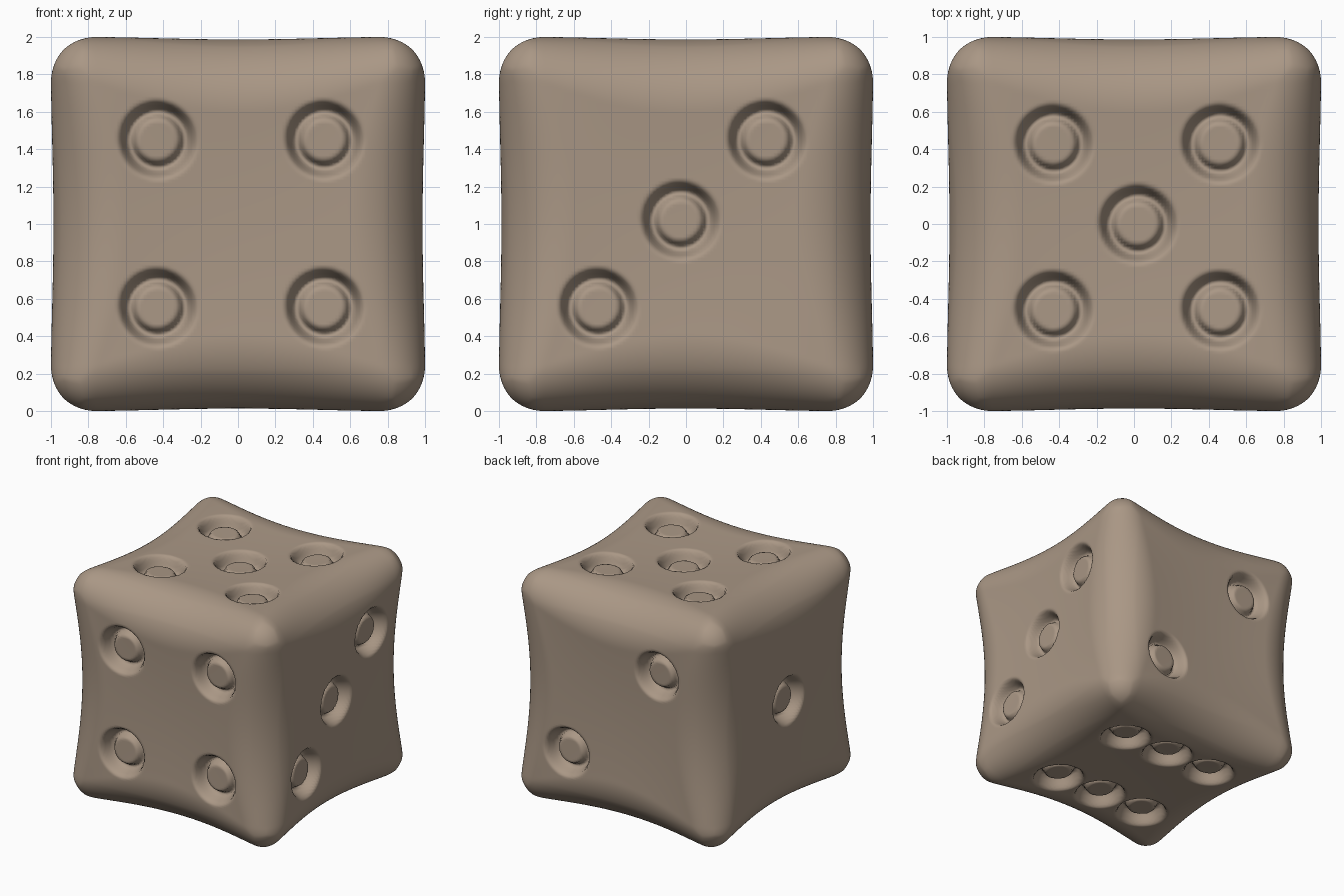
import bpy, bmesh, math
from mathutils import Vector

if "Cube" in bpy.data.objects:
    bpy.data.objects.remove(bpy.data.objects["Cube"])

CUTS = 119
R_CORNER, R_EDGE = 0.22, 0.41
DISH = 0.032

# pip centres per face, keyed by (axis, side); pairs are the other two axes in order
PIPS = {
    (1, -1): [(-.43, .45), (.46, .45), (-.43, -.445), (.46, -.445)],          # front: x, z
    (0, 1): [(.43, .45), (-.03, .02), (-.47, -.445)],                         # right: y, z
    (2, 1): [(-.43, .43), (.46, .43), (.02, 0), (-.43, -.46), (.46, -.46)],   # top: x, y
    (1, 1): [(-.41, .45), (.46, -.445)],                                      # back: x, z
    (0, -1): [(-.03, 0)],                                                     # left: y, z
    (2, -1): [(x, y) for x in (-.45, 0, .45) for y in (-.44, .43)],           # bottom: x, y
}


def smooth(a, b, t):
    t = min(1, max(0, (t - a) / (b - a)))
    return t * t * (3 - 2 * t)


def pip_depth(r):
    # round groove with a low raised button in the middle
    if r > 0.215:
        return 0.0
    if r > 0.148:
        return 0.115 * (1 - smooth(0.148, 0.215, r))
    return 0.05 + 0.065 * smooth(0.105, 0.148, r)


def body_point(p):
    # rounded cube whose edge radius grows towards the middle of each edge
    m = min(abs(c) for c in p)
    g = max(0, 1 - (m / 0.85) ** 2)
    r = R_CORNER + (R_EDGE - R_CORNER) * g ** 1.3
    lim = 1 - r
    q = Vector([max(-lim, min(lim, c)) for c in p])
    s = q + (p - q).normalized() * r
    # gently dished faces
    f = [max(0, 1 - c * c / 0.62) for c in s]
    return Vector((s.x * (1 - DISH * f[1] * f[2]),
                   s.y * (1 - DISH * f[0] * f[2]),
                   s.z * (1 - DISH * f[0] * f[1])))


# die body
bm = bmesh.new()
bmesh.ops.create_cube(bm, size=2)
bmesh.ops.subdivide_edges(bm, edges=bm.edges[:], cuts=CUTS, use_grid_fill=True)
for v in bm.verts:
    p = v.co.copy()
    s = body_point(p)
    axis = max(range(3), key=lambda i: abs(p[i]))
    side = 1 if p[axis] > 0 else -1
    a, b = [i for i in range(3) if i != axis]
    # press the pips into the face
    d = max(pip_depth(math.hypot(s[a] - u, s[b] - w)) for u, w in PIPS[(axis, side)])
    s[axis] -= side * d
    s.z += 1
    v.co = s
bmesh.ops.recalc_face_normals(bm, faces=bm.faces[:])
for f in bm.faces:
    f.smooth = True

mesh = bpy.data.meshes.new("die_body")
bm.to_mesh(mesh)
bm.free()
mat = bpy.data.materials.new("warm_taupe")
mat.diffuse_color = (0.40, 0.31, 0.235, 1)
mat.use_nodes = True
mat.node_tree.nodes["Principled BSDF"].inputs["Base Color"].default_value = mat.diffuse_color
mesh.materials.append(mat)
die = bpy.data.objects.new("die_body", mesh)
bpy.context.collection.objects.link(die)
